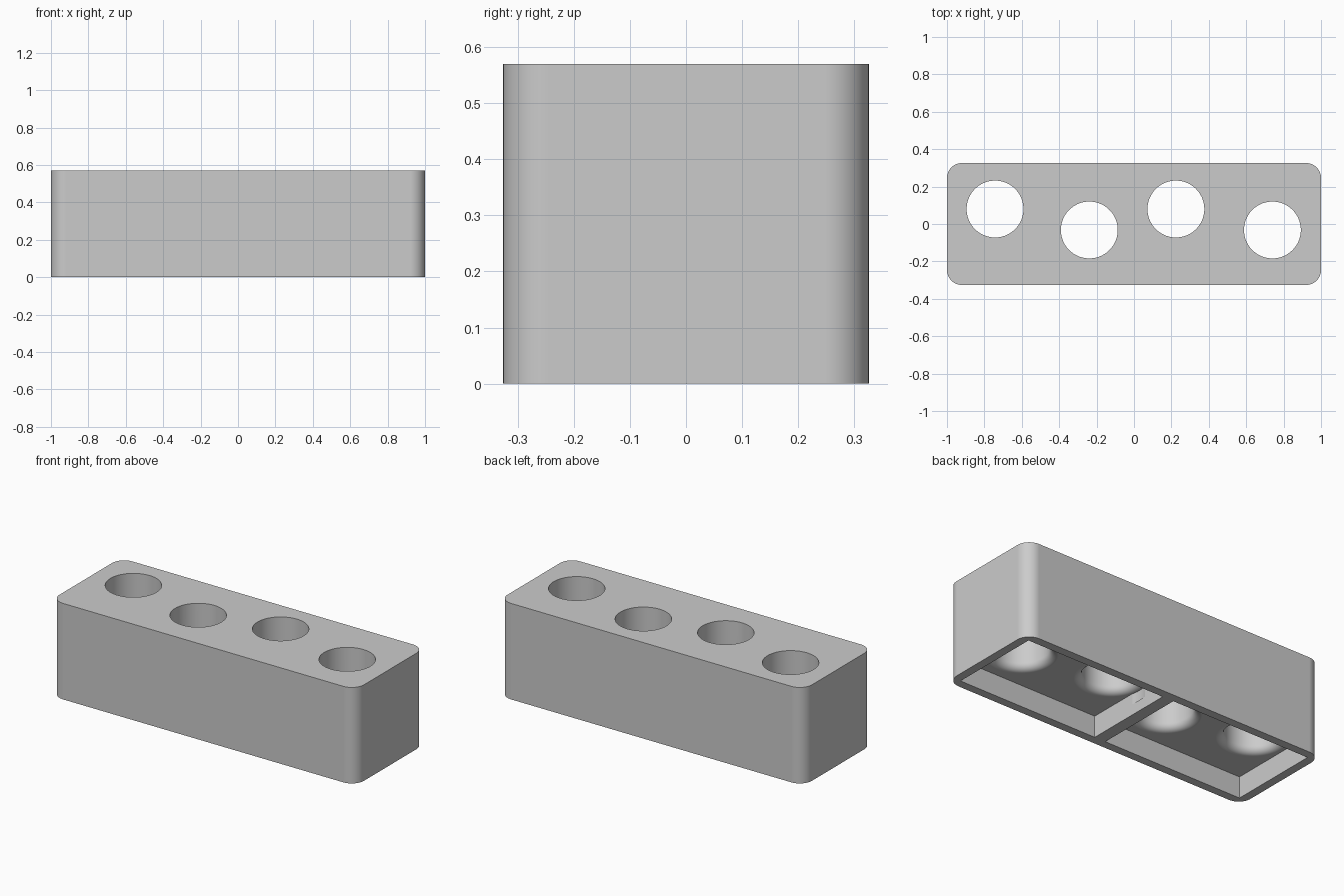
import bpy
import bmesh
from math import cos, sin, pi, radians

if "Cube" in bpy.data.objects:
    bpy.data.objects.remove(bpy.data.objects["Cube"])

HALF_X, HALF_Y, HEIGHT, CORNER = 1.0, 0.326, 0.57, 0.08
CEILING, WALL, HALF_RIB = 0.127, 0.05, 0.036
HOLE_R, FILLET = 0.152, 0.043
HOLES = [(-0.743, 0.08), (-0.239, -0.032), (0.224, 0.08), (0.74, -0.032)]

grey = bpy.data.materials.new("light grey")
grey.use_nodes = True
colour = (0.6, 0.6, 0.6, 1)
grey.diffuse_color = colour
grey.node_tree.nodes["Principled BSDF"].inputs["Base Color"].default_value = colour


def make_object(name, bm):
    bmesh.ops.recalc_face_normals(bm, faces=bm.faces)
    mesh = bpy.data.meshes.new(name)
    bm.to_mesh(mesh)
    bm.free()
    mesh.materials.append(grey)
    obj = bpy.data.objects.new(name, mesh)
    bpy.context.collection.objects.link(obj)
    return obj


def box(name, x0, x1, y0, y1, z0, z1, corner=0):
    bm = bmesh.new()
    bmesh.ops.create_cube(bm, size=1)
    for v in bm.verts:
        v.co.x = x1 if v.co.x > 0 else x0
        v.co.y = y1 if v.co.y > 0 else y0
        v.co.z = z1 if v.co.z > 0 else z0
    if corner:
        upright = [e for e in bm.edges
                   if abs(e.verts[0].co.z - e.verts[1].co.z) > 0.01]
        bmesh.ops.bevel(bm, geom=upright, offset=corner, segments=12,
                        profile=0.5, affect='EDGES')
    return make_object(name, bm)


def lathe(name, x, y, profile, sides=72):
    """Closed solid of revolution from (radius, height) pairs."""
    bm = bmesh.new()
    rings = [[bm.verts.new((x + r * cos(2 * pi * i / sides),
                            y + r * sin(2 * pi * i / sides), z))
              for i in range(sides)] for r, z in profile]
    for low, high in zip(rings, rings[1:]):
        for i in range(sides):
            j = (i + 1) % sides
            bm.faces.new((low[i], low[j], high[j], high[i]))
    bm.faces.new(rings[0])
    bm.faces.new(rings[-1])
    return make_object(name, bm)


# Rounded block
block = box("holder_block", -HALF_X, HALF_X, -HALF_Y, HALF_Y, 0, HEIGHT, CORNER)

# Two pockets underneath, separated by a rib
cutters = []
for side, name in ((-1, "right_pocket"), (1, "left_pocket")):
    x0, x1 = sorted((side * HALF_RIB, side * (HALF_X - WALL)))
    cutters.append(box(name, x0, x1, WALL - HALF_Y, HALF_Y - WALL, -0.1, CEILING))

# Round through holes that flare with a fillet into the pocket ceiling
steps = 10
flare = [(HOLE_R + FILLET * (1 - sin(a)), CEILING + FILLET * (1 - cos(a)))
         for a in (pi / 2 * i / steps for i in range(steps + 1))]
profile = [(HOLE_R + FILLET, CEILING / 2)] + flare + [(HOLE_R, HEIGHT + 0.1)]
for n, (x, y) in enumerate(HOLES):
    cutters.append(lathe(f"hole_{n + 1}", x, y, profile))

bpy.context.view_layer.objects.active = block
for cutter in cutters:
    cutter.hide_render = True
    cut = block.modifiers.new("cut", 'BOOLEAN')
    cut.operation = 'DIFFERENCE'
    cut.solver = 'EXACT'
    cut.object = cutter
    bpy.ops.object.modifier_apply(modifier=cut.name)
for cutter in cutters:
    bpy.data.objects.remove(cutter)

# Smooth curved walls, crisp rims
bpy.ops.object.select_all(action='DESELECT')
block.select_set(True)
bpy.ops.object.shade_smooth_by_angle(angle=radians(30))
weighted = block.modifiers.new("even_shading", 'WEIGHTED_NORMAL')
weighted.keep_sharp = True
